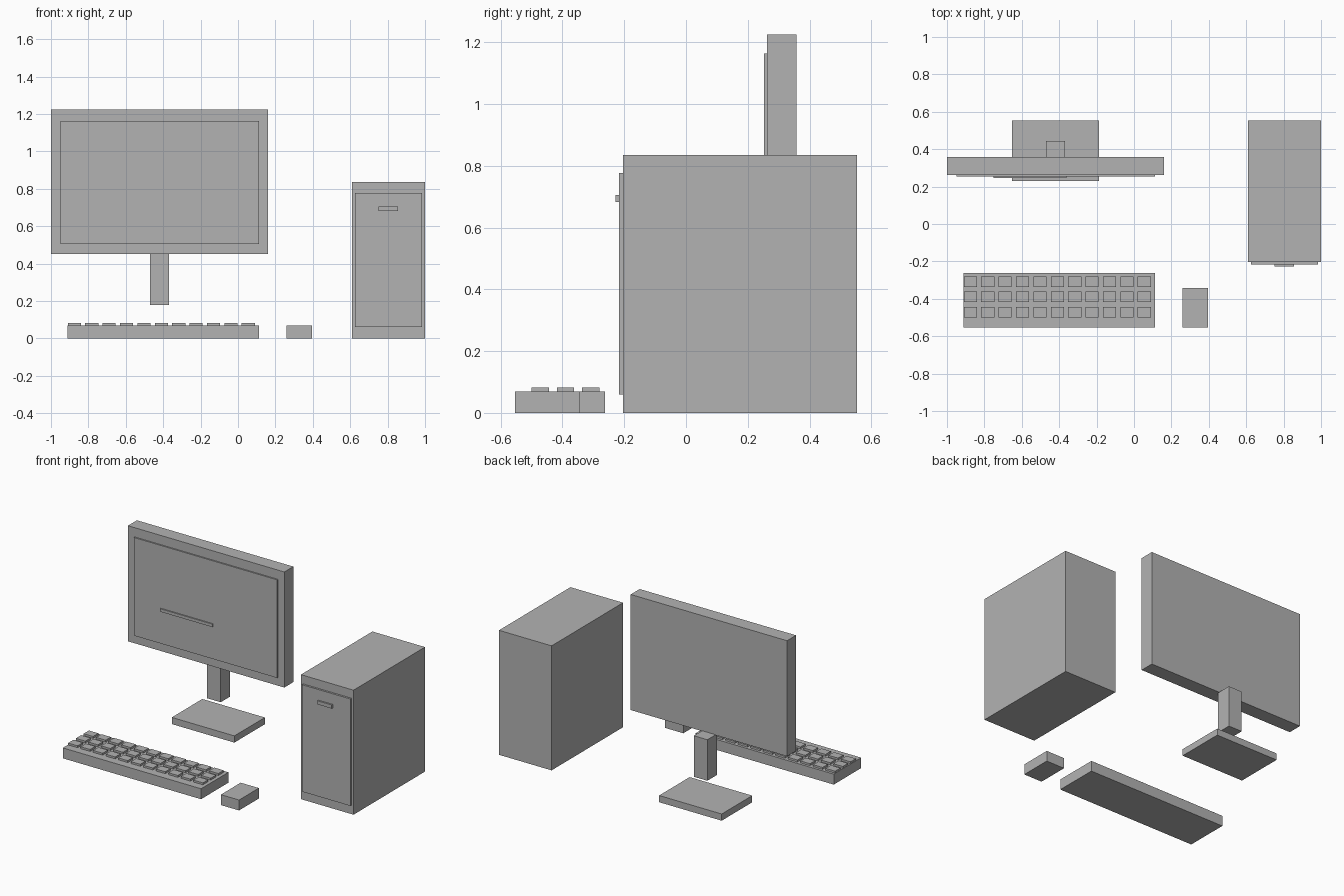
import bpy
import bmesh
from mathutils import Vector

default = bpy.data.objects.get("Cube")
if default:
    bpy.data.objects.remove(default, do_unlink=True)

grey = bpy.data.materials.new("plain grey")
grey.use_nodes = True
colour = (0.45, 0.45, 0.45, 1)
grey.diffuse_color = colour
grey.node_tree.nodes["Principled BSDF"].inputs["Base Color"].default_value = colour


def add_box(bm, x, y, z):
    """Add a box spanning the (low, high) range on each axis."""
    spans = (x, y, z)
    size = Vector([high - low for low, high in spans])
    centre = Vector([(low + high) / 2 for low, high in spans])
    for v in bmesh.ops.create_cube(bm, size=1)["verts"]:
        v.co = v.co * size + centre


def make_part(name, boxes):
    """Make one flat-shaded object from a list of boxes."""
    bm = bmesh.new()
    for spans in boxes:
        add_box(bm, *spans)
    mesh = bpy.data.meshes.new(name)
    bm.to_mesh(mesh)
    bm.free()
    mesh.materials.append(grey)
    obj = bpy.data.objects.new(name, mesh)
    bpy.context.collection.objects.link(obj)
    return obj


# Monitor: housing, raised screen, thin strip, neck and base
make_part("monitor_housing", [((-1, 0.16), (0.262, 0.357), (0.45, 1.225))])
make_part("monitor_screen", [((-0.95, 0.113), (0.253, 0.262), (0.505, 1.163))])
make_part("screen_strip", [((-0.75, -0.362), (0.245, 0.253), (0.722, 0.742))])
make_part("monitor_neck", [((-0.47, -0.37), (0.345, 0.445), (0.178, 0.453))])
make_part("monitor_base", [((-0.652, -0.188), (0.23, 0.553), (0, 0.045))])

# Computer tower: case, front panel and button
make_part("tower_case", [((0.61, 1), (-0.204, 0.553), (0, 0.835))])
make_part("tower_front_panel", [((0.625, 0.985), (-0.217, -0.204), (0.06, 0.777))])
make_part("tower_button", [((0.75, 0.855), (-0.228, -0.217), (0.682, 0.706))])

# Keyboard: slab with three rows of keys
make_part("keyboard_body", [((-0.912, 0.113), (-0.553, -0.263), (0, 0.07))])
keys = []
for row in range(3):
    y = -0.5 + row * 0.082
    for column in range(11):
        x = -0.91 + column * 0.093
        keys.append(((x, x + 0.07), (y, y + 0.056), (0.07, 0.083)))
make_part("keyboard_keys", keys)

# Mouse
make_part("mouse", [((0.26, 0.395), (-0.553, -0.343), (0, 0.07))])
